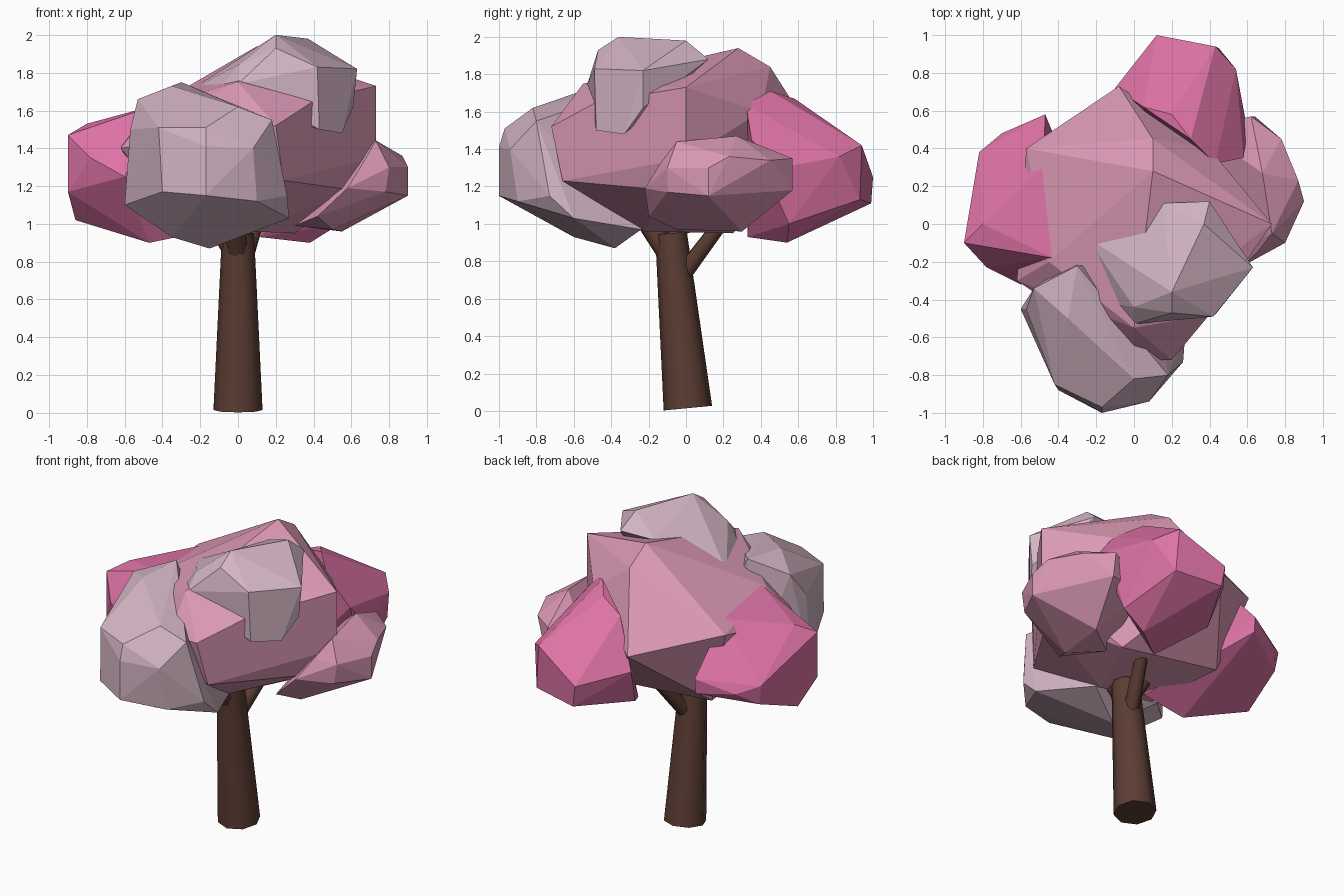
import bpy
import bmesh
import math
from mathutils import Vector

default_cube = bpy.data.objects.get("Cube")
if default_cube:
    bpy.data.objects.remove(default_cube, do_unlink=True)


def to_linear(channel):
    return channel / 12.92 if channel < 0.04 else ((channel + 0.055) / 1.055) ** 2.4


def make_material(name, red, green, blue):
    colour = (to_linear(red), to_linear(green), to_linear(blue), 1)
    material = bpy.data.materials.new(name)
    material.use_nodes = True
    material.diffuse_color = colour
    shader = material.node_tree.nodes["Principled BSDF"]
    shader.inputs["Base Color"].default_value = colour
    shader.inputs["Roughness"].default_value = 0.9
    return material


bark = make_material("brown_bark", 0.36, 0.24, 0.2)
dusty_pink = make_material("dusty_pink_leaves", 0.86, 0.6, 0.71)
deep_pink = make_material("deep_pink_leaves", 0.87, 0.45, 0.65)
pale_pink = make_material("pale_pink_leaves", 0.83, 0.71, 0.77)


def add_object(name, mesh_builder, material):
    mesh = bpy.data.meshes.new(name)
    mesh_builder.to_mesh(mesh)
    mesh_builder.free()
    mesh.materials.append(material)
    created = bpy.data.objects.new(name, mesh)
    bpy.context.collection.objects.link(created)
    return created


def leaf_clump(name, material, corners):
    """Faceted clump wrapped tightly around a few corner points."""
    builder = bmesh.new()
    points = [builder.verts.new(corner) for corner in corners]
    hull = bmesh.ops.convex_hull(builder, input=points)
    unused = set(hull["geom_interior"]) | set(hull["geom_unused"])
    loose = [item for item in unused if isinstance(item, bmesh.types.BMVert)]
    bmesh.ops.delete(builder, geom=loose, context="VERTS")
    bmesh.ops.dissolve_limit(builder, angle_limit=math.radians(6),
                             verts=builder.verts[:], edges=builder.edges[:])
    bmesh.ops.recalc_face_normals(builder, faces=builder.faces[:])
    return add_object(name, builder, material)


def tapered_limb(name, start, end, start_radius, end_radius, sides=8):
    """Tapered cylinder running from one point to another."""
    start, end = Vector(start), Vector(end)
    axis = end - start
    builder = bmesh.new()
    bmesh.ops.create_cone(builder, cap_ends=True, segments=sides,
                          radius1=start_radius, radius2=end_radius, depth=axis.length)
    limb = add_object(name, builder, bark)
    limb.rotation_euler = axis.to_track_quat("Z", "Y").to_euler()
    limb.location = (start + end) / 2
    bpy.ops.object.select_all(action="DESELECT")
    limb.select_set(True)
    bpy.context.view_layer.objects.active = limb
    bpy.ops.object.shade_smooth_by_angle(angle=math.radians(50))
    return limb


# Leaning trunk and the forks that reach into the leaves
tapered_limb("trunk", (0, 0.01, 0.015), (0, -0.08, 0.95), 0.13, 0.085)
tapered_limb("back_branch", (0, -0.04, 0.7), (0.1, 0.2, 1.02), 0.05, 0.04)
tapered_limb("front_branch", (0, -0.08, 0.82), (-0.02, -0.22, 1.02), 0.06, 0.05)
tapered_limb("side_branch", (0, -0.07, 0.8), (-0.14, -0.05, 1.03), 0.05, 0.04)

# Large central clump
leaf_clump("centre_leaves", dusty_pink, [
    (0.1, 0.28, 1.94), (0.1, 0.45, 1.84), (-0.08, 0.73, 1.4), (-0.57, 0.4, 1.55),
    (0.73, 0, 1.73), (0.73, 0, 1.35), (0.4, 0.4, 1.6), (0, -0.55, 1.75),
    (0.4, -0.48, 1.65), (0, -0.72, 1.52), (0.2, -0.72, 1.52), (0.24, -0.66, 1.23),
    (0.6, -0.1, 1.18), (-0.62, -0.3, 1.4), (-0.45, -0.2, 1.62), (-0.4, 0.3, 1.03),
    (0.3, 0.25, 0.95), (0.08, -0.22, 0.96), (-0.3, -0.2, 0.99)])

# Deep pink clumps at the back and on one side
leaf_clump("back_leaves", deep_pink, [
    (0.12, 1, 1.25), (0.14, 0.99, 1.11), (0.43, 0.94, 1.42), (0.45, 0.93, 1.13),
    (0.54, 0.82, 1.36), (0.6, 0.5, 1.3), (0.58, 0.35, 1.45), (0.3, 0.45, 1.71),
    (0.2, 0.58, 1.67), (0.43, 0.32, 1.64), (-0.1, 0.72, 1.3), (0.05, 0.62, 1.6),
    (-0.06, 0.62, 1.06), (0.38, 0.54, 0.9), (0.12, 0.33, 0.93), (0.54, 0.55, 1)])
leaf_clump("right_side_leaves", deep_pink, [
    (-0.9, -0.1, 1.47), (-0.9, -0.1, 1.17), (-0.8, 0, 1.53), (-0.82, 0.38, 1.27),
    (-0.86, 0.05, 1.02), (-0.8, 0.37, 1.14), (-0.7, 0.48, 1.22), (-0.47, 0.58, 1.3),
    (-0.47, 0.57, 1.2), (-0.48, 0.3, 1.6), (-0.43, -0.18, 1.63), (-0.78, -0.23, 1.35),
    (-0.6, -0.32, 1.25), (-0.47, -0.1, 0.9), (-0.18, -0.12, 0.96)])

# Pale clumps at the front and on the crown
leaf_clump("front_leaves", pale_pink, [
    (-0.17, -1, 1.41), (-0.17, -1, 1.15), (-0.17, -0.97, 1.51), (-0.42, -0.85, 1.51),
    (-0.4, -0.88, 1.17), (0.08, -0.94, 1.4), (0.1, -0.9, 1.12), (0.18, -0.8, 1.55),
    (0, -0.82, 1.62), (-0.15, -0.68, 1.67), (0.26, -0.73, 1.15), (-0.3, -0.22, 1.75),
    (-0.53, -0.34, 1.66), (-0.35, -0.5, 1.73), (-0.2, -0.42, 1.71), (-0.6, -0.45, 1.1),
    (-0.57, -0.45, 1.5), (-0.35, -0.6, 0.93), (-0.15, -0.38, 0.87), (0.27, -0.6, 1.03),
    (0.1, -0.24, 0.97), (-0.35, -0.2, 1)])
leaf_clump("crown_leaves", pale_pink, [
    (0.2, -0.36, 2), (0.2, -0.47, 1.93), (0, -0.44, 1.84), (0.37, 0, 1.98),
    (0.4, 0.12, 1.88), (0.63, -0.23, 1.82), (0.61, -0.23, 1.62), (0.55, -0.33, 1.48),
    (0.43, -0.48, 1.5), (0.42, -0.49, 1.83), (0, -0.53, 1.74), (-0.25, -0.07, 1.71),
    (-0.12, -0.42, 1.68), (0.15, 0.11, 1.88)])

# Smaller dusty clump on the other side
leaf_clump("left_side_leaves", dusty_pink, [
    (0.73, -0.05, 1.44), (0.68, 0.27, 1.47), (0.87, 0.23, 1.36), (0.9, 0.12, 1.3),
    (0.9, 0.12, 1.15), (0.8, -0.1, 1.3), (0.78, -0.1, 1.17), (0.66, -0.14, 1.32),
    (0.62, 0.57, 1.35), (0.64, 0.57, 1.18), (0.78, 0.45, 1.34), (0.58, -0.22, 1.19),
    (0.42, -0.2, 1.04), (0.55, 0.3, 0.96), (0.5, -0.05, 0.97), (0.35, 0.5, 1.2),
    (0.3, 0.1, 0.99)])
